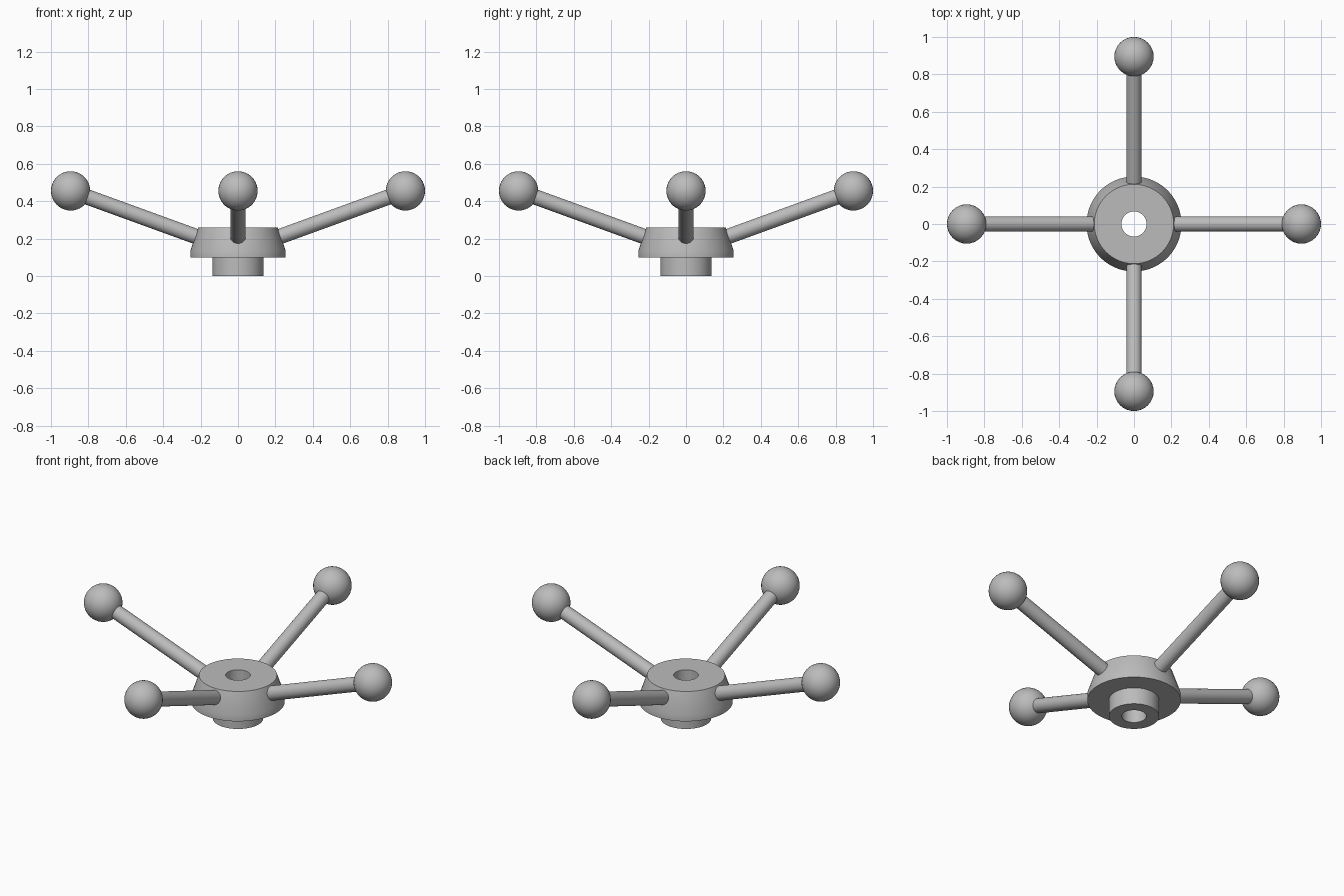
import bpy
import math
from mathutils import Vector

cube = bpy.data.objects.get("Cube")
if cube:
    bpy.data.objects.remove(cube, do_unlink=True)

# Single grey metal
grey = bpy.data.materials.new("grey metal")
grey.use_nodes = True
colour = (0.5, 0.5, 0.5, 1.0)
grey.diffuse_color = colour
grey.node_tree.nodes["Principled BSDF"].inputs["Base Color"].default_value = colour


def finish(obj, name):
    obj.name = name
    obj.data.materials.append(grey)
    bpy.ops.object.select_all(action='DESELECT')
    obj.select_set(True)
    bpy.context.view_layer.objects.active = obj
    bpy.ops.object.shade_smooth_by_angle(angle=math.radians(25))


def lathe(name, profile, sides=64):
    """Spin a closed (radius, height) profile around z."""
    count = len(profile)
    verts, faces = [], []
    for s in range(sides):
        a = math.tau * s / sides
        verts += [(r * math.cos(a), r * math.sin(a), z) for r, z in profile]
        t = (s + 1) % sides
        for i in range(count):
            j = (i + 1) % count
            faces.append((s * count + i, t * count + i, t * count + j, s * count + j))
    mesh = bpy.data.meshes.new(name)
    mesh.from_pydata(verts, [], faces)
    obj = bpy.data.objects.new(name, mesh)
    bpy.context.collection.objects.link(obj)
    finish(obj, name)


# Tapered hub with a lower boss and a through bore
BORE = 0.067
lathe("hub", [(BORE, 0), (0.137, 0), (0.137, 0.1), (0.254, 0.1),
              (0.254, 0.137), (0.212, 0.26), (BORE, 0.26)])

# Four raised spokes, each ending in a ball knob
TILT = math.radians(20)
for side, turn in (("left", 0), ("back", 90), ("right", 180), ("front", 270)):
    a = math.radians(turn)
    out = Vector((math.cos(a), math.sin(a), 0))
    knob = out * 0.895 + Vector((0, 0, 0.455))
    direction = out * math.cos(TILT) + Vector((0, 0, math.sin(TILT)))
    length = 0.77
    bpy.ops.mesh.primitive_cylinder_add(vertices=32, radius=0.041, depth=length,
                                        location=knob - direction * length / 2)
    spoke = bpy.context.object
    spoke.rotation_euler = direction.to_track_quat('Z', 'Y').to_euler()
    finish(spoke, side + "_spoke")
    bpy.ops.mesh.primitive_uv_sphere_add(segments=32, ring_count=20,
                                         radius=0.105, location=knob)
    finish(bpy.context.object, side + "_knob")
